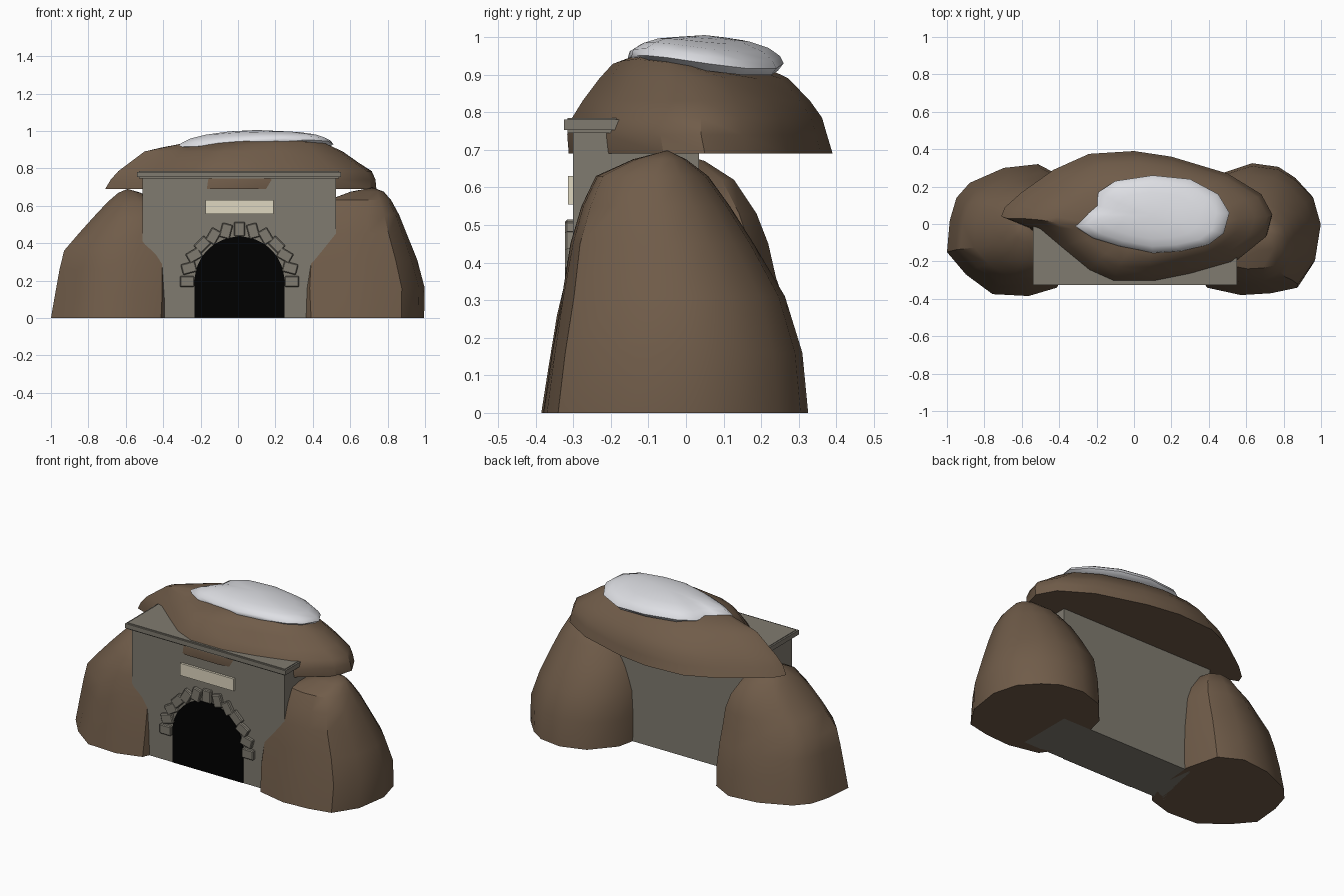
import bpy, bmesh, math, random
from mathutils import Matrix, Vector

random.seed(4)


def material(name, rgb):
    m = bpy.data.materials.new(name)
    m.diffuse_color = (*rgb, 1)
    return m


ROCK = material("brown rock", (0.162, 0.107, 0.067))
STONE = material("grey stone", (0.216, 0.199, 0.163))
CREAM = material("cream sign", (0.74, 0.68, 0.53))
BLACK = material("black opening", (0.0, 0.0, 0.0))
SNOW = material("white snow", (0.73, 0.738, 0.775))


def finish(bm, name, mat, smooth=None):
    bmesh.ops.recalc_face_normals(bm, faces=bm.faces[:])
    me = bpy.data.meshes.new(name)
    bm.to_mesh(me)
    bm.free()
    me.materials.append(mat)
    ob = bpy.data.objects.new(name, me)
    bpy.context.collection.objects.link(ob)
    if smooth:
        bpy.ops.object.select_all(action='DESELECT')
        ob.select_set(True)
        bpy.context.view_layer.objects.active = ob
        bpy.ops.object.shade_smooth_by_angle(angle=math.radians(smooth))
    return ob


def box(name, mat, x, y, z):
    bm = bmesh.new()
    bmesh.ops.create_cube(bm, size=1)
    for v in bm.verts:
        v.co = [lo + (c + 0.5) * (hi - lo) for c, (lo, hi) in zip(v.co, (x, y, z))]
    return finish(bm, name, mat)


def loft(name, mat, outline, levels, peak, jitter=0.0, warp=None, smooth=36):
    """Stack the outline, fitted to (z, x0, x1, y0, y1) at each level, up to a peak."""
    xs, ys = zip(*outline)
    bm = bmesh.new()
    rings = []
    for i, (z, x0, x1, y0, y1) in enumerate(levels):
        ring = []
        for px, py in outline:
            u = (px - min(xs)) / (max(xs) - min(xs))
            v = (py - min(ys)) / (max(ys) - min(ys))
            x, y = x0 + u * (x1 - x0), y0 + v * (y1 - y0)
            dz = warp(x, y) if warp and z > 0.9 else 0
            if i:
                inward = Vector(((x0 + x1) / 2 - x, (y0 + y1) / 2 - y))
                k = random.uniform(0, jitter)
                x, y = x + inward.x * k, y + inward.y * k
            ring.append(bm.verts.new((x, y, z + dz)))
        rings.append(ring)
    n = len(outline)
    for a, b in zip(rings, rings[1:]):
        for i in range(n):
            j = (i + 1) % n
            bm.faces.new((a[i], a[j], b[j], b[i]))
    tip = bm.verts.new(peak)
    for i in range(n):
        bm.faces.new((rings[-1][i], rings[-1][(i + 1) % n], tip))
    bm.faces.new(rings[0][::-1])
    return finish(bm, name, mat, smooth)


# Gatehouse block and roof slab with a projecting lip
box("gatehouse_block", STONE, (-0.51, 0.525), (-0.30, 0.035), (0, 0.75))
box("roof_slab", STONE, (-0.53, 0.54), (-0.315, 0.03), (0.745, 0.785))
box("roof_lip", STONE, (-0.54, 0.55), (-0.325, 0.035), (0.753, 0.781))

# Sign plate
box("sign_plate", CREAM, (-0.175, 0.19), (-0.314, -0.30), (0.555, 0.63))

# Arched opening
CX, CZ, R = 0.008, 0.195, 0.24
bm = bmesh.new()
arch = [(CX + R, 0.002)] + [(CX + R * math.cos(math.pi * i / 24), CZ + R * math.sin(math.pi * i / 24))
                            for i in range(25)] + [(CX - R, 0.002)]
face = bm.faces.new([bm.verts.new((x, -0.299, z)) for x, z in arch])
out = bmesh.ops.extrude_face_region(bm, geom=[face])
for v in out["geom"]:
    if isinstance(v, bmesh.types.BMVert):
        v.co.y = -0.306
finish(bm, "arched_opening", BLACK)

# Ring of arch stones, each sloping down away from the crown
bm = bmesh.new()
for i in range(13):
    a = math.pi * i / 12
    m = (Matrix.Translation((CX + 0.28 * math.cos(a), -0.309, CZ + 0.28 * math.sin(a)))
         @ Matrix.Rotation(a, 4, 'Y')
         @ Matrix.Diagonal((0.078, 0.026, 0.058, 1)))
    bmesh.ops.create_cube(bm, size=1, matrix=m)
bmesh.ops.bevel(bm, geom=bm.edges[:], offset=0.005, segments=1, affect='EDGES')
finish(bm, "arch_stones", STONE)

# Side boulders
loft("right_boulder", ROCK,
     [(1.0, 0.0), (0.96, 0.15), (0.87, 0.25), (0.78, 0.31), (0.64, 0.33), (0.49, 0.28), (0.37, 0.14),
      (0.33, -0.05), (0.335, -0.24), (0.40, -0.34), (0.58, -0.38), (0.74, -0.37), (0.88, -0.34), (0.97, -0.2)],
     [(0, 0.32, 0.995, -0.38, 0.325), (0.16, 0.31, 1.0, -0.36, 0.31), (0.31, 0.32, 0.96, -0.335, 0.268),
      (0.45, 0.36, 0.905, -0.312, 0.185), (0.55, 0.415, 0.865, -0.28, 0.12),
      (0.63, 0.48, 0.82, -0.24, 0.06), (0.675, 0.60, 0.78, -0.14, 0.0)],
     (0.72, -0.05, 0.698), 0.02)
loft("left_boulder", ROCK,
     [(-1.0, -0.15), (-0.9, -0.27), (-0.76, -0.375), (-0.57, -0.385), (-0.42, -0.34), (-0.36, -0.2),
      (-0.34, 0.05), (-0.39, 0.25), (-0.52, 0.32), (-0.7, 0.3), (-0.88, 0.22), (-0.95, 0.14), (-0.985, 0.02)],
     [(0, -1.0, -0.33, -0.385, 0.32), (0.13, -0.98, -0.325, -0.37, 0.305), (0.26, -0.955, -0.33, -0.345, 0.275),
      (0.36, -0.93, -0.335, -0.325, 0.245), (0.45, -0.855, -0.345, -0.30, 0.22),
      (0.53, -0.785, -0.37, -0.27, 0.19), (0.62, -0.70, -0.43, -0.2, 0.13),
      (0.67, -0.64, -0.52, -0.1, 0.05)],
     (-0.59, -0.02, 0.69), 0.02)

# Overhanging cap rock, its top twisted a little
loft("cap_rock", ROCK,
     [(-0.71, 0.04), (-0.69, 0.09), (-0.6, 0.17), (-0.43, 0.29), (-0.24, 0.375), (0, 0.39), (0.2, 0.36),
      (0.5, 0.27), (0.68, 0.16), (0.74, 0.05), (0.71, -0.06), (0.53, -0.205), (0.3, -0.27), (0.09, -0.312),
      (-0.14, -0.312), (-0.28, -0.25), (-0.44, -0.12), (-0.56, -0.02)],
     [(0.69, -0.71, 0.74, -0.312, 0.39), (0.74, -0.68, 0.735, -0.316, 0.375),
      (0.785, -0.64, 0.715, -0.303, 0.362), (0.83, -0.58, 0.645, -0.275, 0.33),
      (0.89, -0.50, 0.56, -0.23, 0.272), (0.922, -0.42, 0.49, -0.195, 0.21),
      (0.944, -0.30, 0.40, -0.14, 0.13)],
     (0.08, 0.03, 0.953), 0.0, lambda x, y: 0.04 * min(x, 0) - 0.4 * x * y)

# Snow on top, drooping towards the left
loft("snow_cover", SNOW,
     [(-0.32, -0.01), (-0.25, 0.06), (-0.2, 0.1), (-0.19, 0.17), (-0.1, 0.23), (0.1, 0.26), (0.3, 0.24),
      (0.45, 0.16), (0.51, 0.06), (0.48, -0.05), (0.4, -0.11), (0.25, -0.145), (0.1, -0.155), (-0.08, -0.12),
      (-0.22, -0.075)],
     [(0.918, -0.29, 0.48, -0.135, 0.245), (0.938, -0.32, 0.51, -0.155, 0.26),
      (0.957, -0.305, 0.495, -0.15, 0.25), (0.977, -0.255, 0.44, -0.12, 0.22),
      (0.992, -0.17, 0.35, -0.08, 0.17), (1.0, -0.05, 0.24, -0.02, 0.11)],
     (0.1, 0.05, 1.005), 0.0, lambda x, y: 0.07 * min(x, 0) - 0.3 * x * y, 60)
